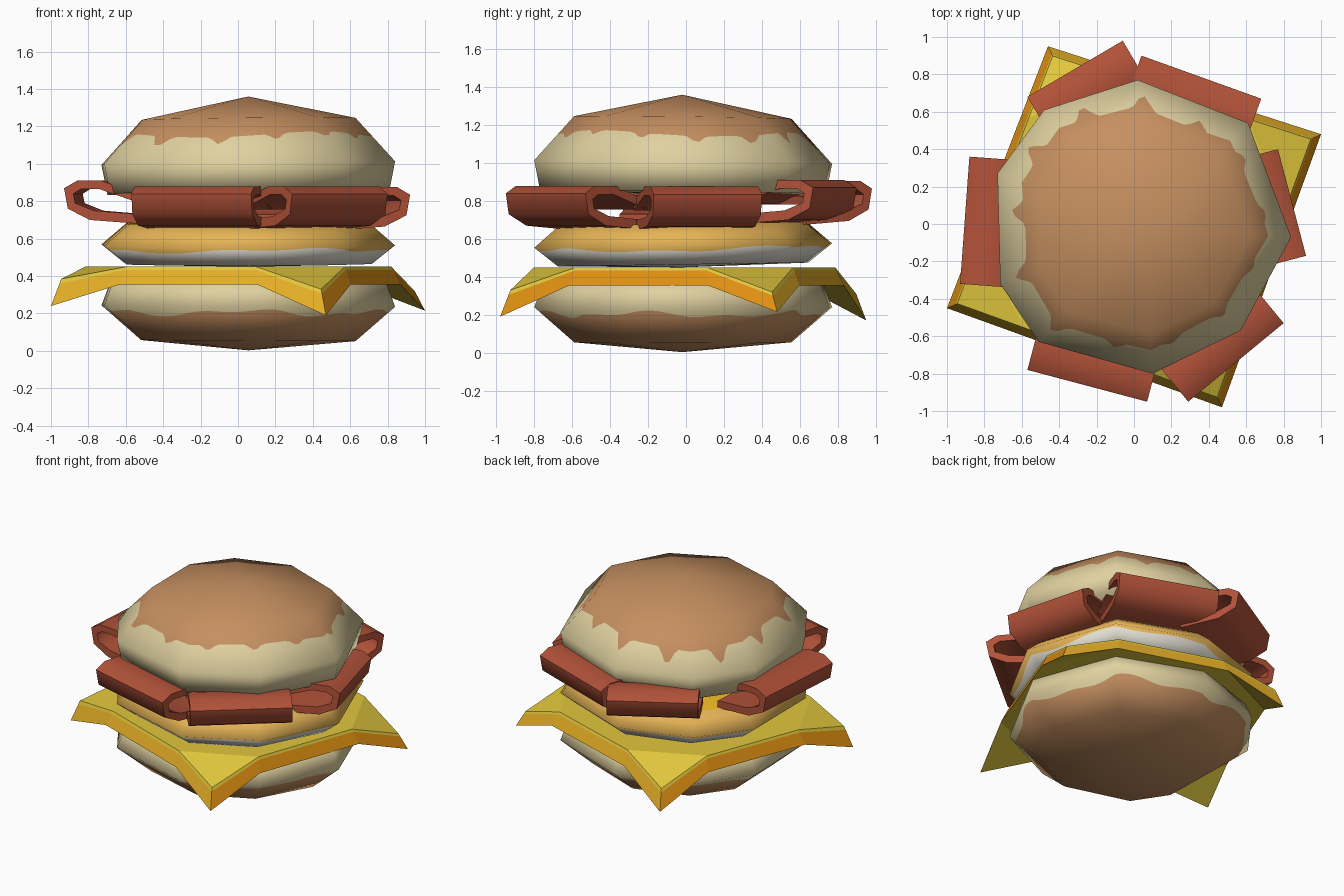
import bpy, bmesh, math
from mathutils import Vector

if "Cube" in bpy.data.objects:
    bpy.data.objects.remove(bpy.data.objects["Cube"])


def paint(name, r, g, b):
    m = bpy.data.materials.new(name)
    lin = [(c / 255 / 12.92) if c < 11 else ((c / 255 + 0.055) / 1.055) ** 2.4 for c in (r, g, b)]
    m.diffuse_color = (*lin, 1)
    m.use_nodes = True
    m.node_tree.nodes["Principled BSDF"].inputs["Base Color"].default_value = m.diffuse_color
    return m


TAN = paint("bun_tan", 224, 209, 160)
CRUST = paint("crust_brown", 197, 143, 96)
EGG = paint("egg_gold", 230, 180, 86)
WHITE = paint("egg_white", 226, 223, 210)
YOLK = paint("egg_yolk", 232, 180, 35)
YELLOW = paint("cheese_yellow", 224, 198, 60)
AMBER = paint("cheese_amber", 228, 174, 38)
ORANGE = paint("cheese_orange", 222, 143, 18)
HAM = paint("ham_red", 178, 82, 57)


def make(name, verts, faces, mats, idx):
    me = bpy.data.meshes.new(name)
    me.from_pydata(verts, [], faces)
    for m in mats:
        me.materials.append(m)
    me.polygons.foreach_set("material_index", idx)
    me.update()
    ob = bpy.data.objects.new(name, me)
    bpy.context.collection.objects.link(ob)
    return me


def fix_normals(me):
    bm = bmesh.new()
    bm.from_mesh(me)
    bmesh.ops.recalc_face_normals(bm, faces=bm.faces)
    bm.to_mesh(me)
    bm.free()


# Shared nine-sided outline of the buns and the egg
CENTRE = Vector((0.055, -0.02))
OUTLINE = [Vector(p) - CENTRE for p in (
    (.84, -.07), (.61, .54), (.02, .77), (-.48, .61), (-.73, .27),
    (-.715, -.32), (-.51, -.63), (.1, -.8), (.57, -.57))]
SUB = 16


def layer(name, profile, split, wave, mats, bands, tilt):
    """Low-poly disc from (scale, z) rings, top to bottom. An extra wavy ring
    inside segment `split` is the painted colour border."""
    n = len(profile)
    slopes = [Vector((a[1] - b[1], 0.78 * (b[0] - a[0]))).normalized()
              for a, b in zip(profile, profile[1:])]
    ring_n = [slopes[0]] + [a + b for a, b in zip(slopes, slopes[1:])] + [slopes[-1]]
    ring_n[0], ring_n[-1] = Vector((0, 1)), Vector((0, -1))
    rings = [(i, 0) for i in range(n)]
    rings.insert(split + 1, (split, 1))
    cols = [OUTLINE[k].lerp(OUTLINE[(k + 1) % 9], j / SUB) for k in range(9) for j in range(SUB)]
    verts, normals, grid = [], [], []
    for i, wavy in rings:
        row = []
        for p in cols:
            f = wave(math.atan2(p.y, p.x)) if wavy else 0
            a, b = Vector(profile[i]), Vector(profile[min(i + 1, n - 1)])
            s, z = a.lerp(b, f)
            if s > 0 or not row:
                nr, nz = ring_n[i].normalized().lerp(ring_n[min(i + 1, n - 1)].normalized(), f)
                d = p.normalized() * nr
                q = p * s
                verts.append((CENTRE.x + q.x, CENTRE.y + q.y, z + tilt[0] * q.x + tilt[1] * q.y))
                normals.append(Vector((d.x, d.y, nz)).normalized())
            row.append(len(verts) - 1)
        grid.append(row)
    faces, idx = [], []
    for r, (up, low) in enumerate(zip(grid, grid[1:])):
        for j in range(len(cols)):
            k = (j + 1) % len(cols)
            faces.append(list(dict.fromkeys((up[j], low[j], low[k], up[k]))))
            idx.append(bands[r])
    me = make(name, verts, faces, mats, idx)
    me.shade_smooth()
    me.normals_split_custom_set_from_vertices(normals)


def crown_drips(t):
    back_left = 0.5 + 0.5 * math.cos(t - 2.4)
    return 0.38 + 0.06 * math.sin(3 * t + 1) + (0.1 + 0.24 * back_left) * max(0, math.sin(13 * t)) ** 3


# Buns and egg
layer("top_bun", [(0, 1.36), (.73, 1.24), (1, 1.005), (.96, .845), (0, .835)], 1, crown_drips,
      [CRUST, TAN], [0, 0, 1, 1, 1], (.01, -.012))
layer("bottom_bun", [(0, .40), (.93, .385), (1, .24), (.73, .055), (0, .003)], 2,
      lambda t: 0.19 + 0.07 * math.sin(5 * t) + 0.05 * math.sin(11 * t + 1),
      [TAN, CRUST], [0, 0, 0, 1, 1], (-.005, 0))
layer("egg", [(0, .67), (.83, .68), (1, .565), (.84, .465), (0, .45)], 2,
      lambda t: 0.2 + 0.1 * math.sin(3 * t + 2) + 0.06 * math.sin(8 * t),
      [YOLK, EGG, WHITE], [0, 1, 1, 2, 2], (0, .015))

# Cheese slice: flat middle with four drooping corners
corners = [(1, .48, .32, .215), (-.46, .95, .31, .17), (-1, -.45, .385, .24), (.47, -.98, .33, .19)]
rim = []
for k in range(4):
    a, b = corners[k], corners[(k + 1) % 4]
    rim.append(a)
    for f in (.25, .75):
        rim.append((a[0] + f * (b[0] - a[0]), a[1] + f * (b[1] - a[1]), .45, .355))
verts = []
for inset, drop in ((.945, 0), (.955, .18), (1, 1)):
    verts += [(x * inset, y * inset, zt + drop * (zb - zt)) for x, y, zt, zb in rim]
faces, idx = [], []
for base in (0, 24):
    faces.append([base + i for i in range(12) if i % 3])
    faces += [[base + (3 * k - 1) % 12, base + 3 * k, base + 3 * k + 1] for k in range(4)]
    idx += [0] * 5
for r in (0, 12):
    for i in range(12):
        j = (i + 1) % 12
        faces.append([r + i, r + 12 + i, r + 12 + j, r + j])
        idx.append(0 if r == 0 else (1 if (i // 3) % 2 == 0 else 2))
fix_normals(make("cheese_slice", verts, faces, [YELLOW, AMBER, ORANGE], idx))

# Ham: six folded slices, section is (distance inward, height)
FOLD = [(.40, -.02), (.14, 0), (.02, .06), (0, .17), (.07, .21), (.2, .21), (.42, .13),
        (.42, .085), (.19, .165), (.09, .165), (.05, .14), (.06, .09), (.16, .05), (.40, .03)]
ROLLS = [((.92, -.17), (.77, .40), .665), ((.68, .67), (.04, .90), .70),
         ((-.06, .98), (-.57, .68), .695), ((-.88, .36), (-.93, -.32), .70),
         ((-.57, -.78), (.07, -.95), .67), ((.29, -.95), (.80, -.53), .67)]
for num, (a, b, z) in enumerate(ROLLS, 1):
    a, b = Vector(a), Vector(b)
    d = (b - a).normalized()
    inward = Vector((-d.y, d.x))
    verts = [(*(p + inward * u), z + h) for p in (a, b) for u, h in FOLD]
    n = len(FOLD)
    faces = [[i, (i + 1) % n, n + (i + 1) % n, n + i] for i in range(n)]
    faces += [list(range(n)), list(range(n, 2 * n))]
    me = make(f"ham_slice_{num}", verts, faces, [HAM], [0] * len(faces))
    fix_normals(me)
    me.shade_smooth()
    me.set_sharp_from_angle(angle=math.radians(62))
